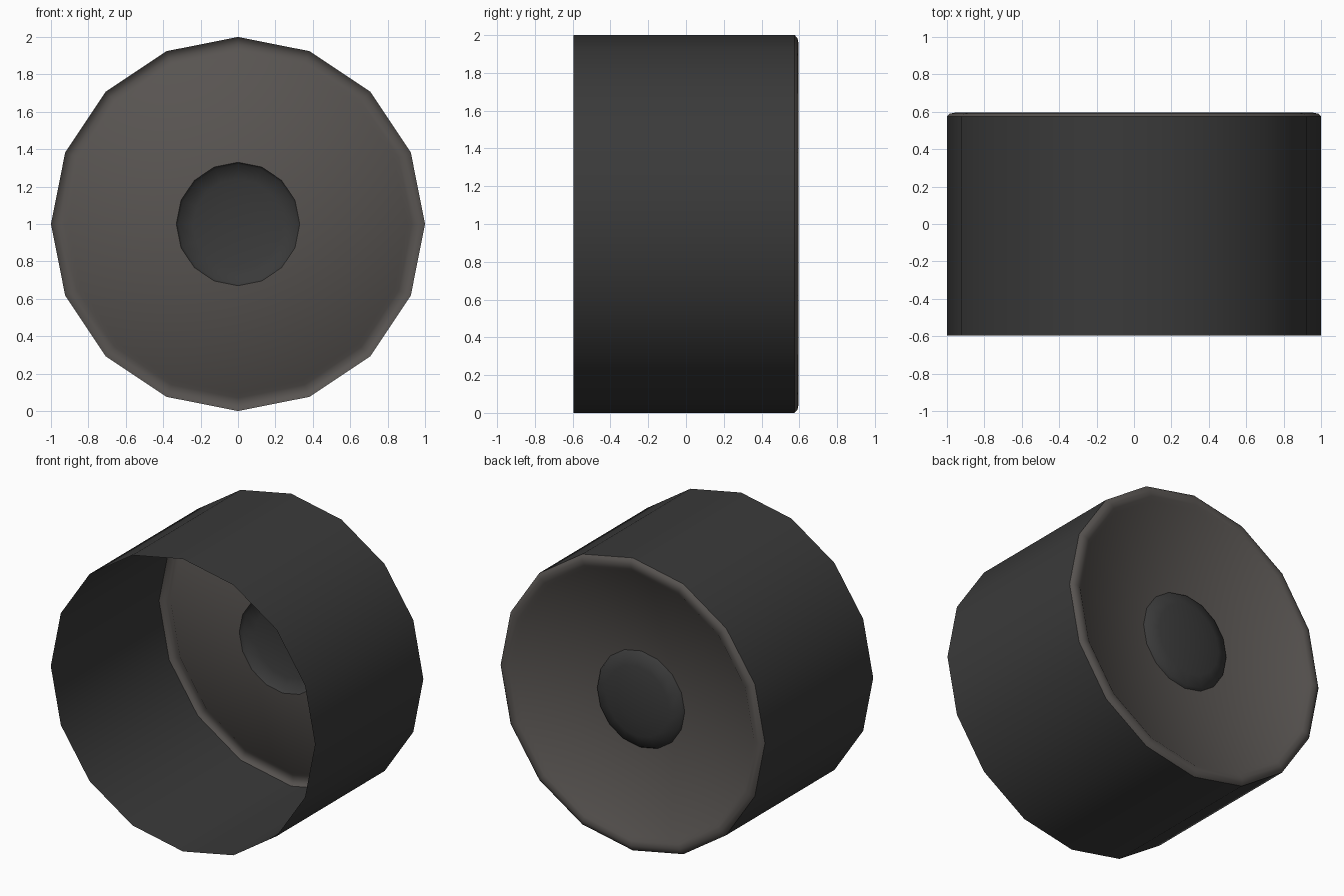
import bpy, bmesh, math

if "Cube" in bpy.data.objects:
    bpy.data.objects.remove(bpy.data.objects["Cube"])

SIDES = 16

def material(name, rgb):
    m = bpy.data.materials.new(name)
    m.diffuse_color = (*rgb, 1)
    m.use_nodes = True
    m.node_tree.nodes["Principled BSDF"].inputs["Base Color"].default_value = m.diffuse_color
    return m

black = material("black_plastic", (0.042, 0.042, 0.042))
grey = material("warm_grey_paper", (0.098, 0.089, 0.083))

def lathe(name, profile, mat, angle=35):
    """Turn (radius, y) points around the y axis at height z = 1."""
    bm = bmesh.new()
    rings = []
    for r, y in profile:
        if r == 0:
            rings.append([bm.verts.new((0, y, 1))] * SIDES)
        else:
            rings.append([bm.verts.new((r * math.cos(2 * math.pi * i / SIDES), y,
                                        1 + r * math.sin(2 * math.pi * i / SIDES)))
                          for i in range(SIDES)])
    for a, b in zip(rings, rings[1:]):
        for i in range(SIDES):
            j = (i + 1) % SIDES
            quad = [a[i], a[j], b[j], b[i]]
            bm.faces.new(list(dict.fromkeys(quad)))
    # profiles run from rim to centre or front to back: outside faces away
    bm.normal_update()
    mesh = bpy.data.meshes.new(name)
    bm.to_mesh(mesh)
    bm.free()
    mesh.materials.append(mat)
    ob = bpy.data.objects.new(name, mesh)
    bpy.context.collection.objects.link(ob)
    bpy.ops.object.select_all(action='DESELECT')
    ob.select_set(True)
    bpy.context.view_layer.objects.active = ob
    bpy.ops.object.shade_smooth_by_angle(angle=math.radians(angle))
    # faces should point outwards / towards the back
    if sum(p.normal.y + 0.1 * (p.normal.x * p.center.x + p.normal.z * (p.center.z - 1))
           for p in mesh.polygons) < 0:
        mesh.flip_normals()
    return ob

# thin tube, open at the front
lathe("housing_tube", [(1, -0.595), (1, 0.575)], black)

# rolled surround and shallow cone sinking towards the middle
lathe("cone_and_surround", [(1, 0.575), (0.985, 0.59), (0.96, 0.595), (0.93, 0.59),
                            (0.905, 0.57), (0.33, 0.485)], grey, 60)

# domed dust cap, bulging to the back
lathe("dust_cap", [(0.33, 0.485), (0.318, 0.505), (0.24, 0.525),
                   (0.13, 0.54), (0, 0.545)], black, 50)
